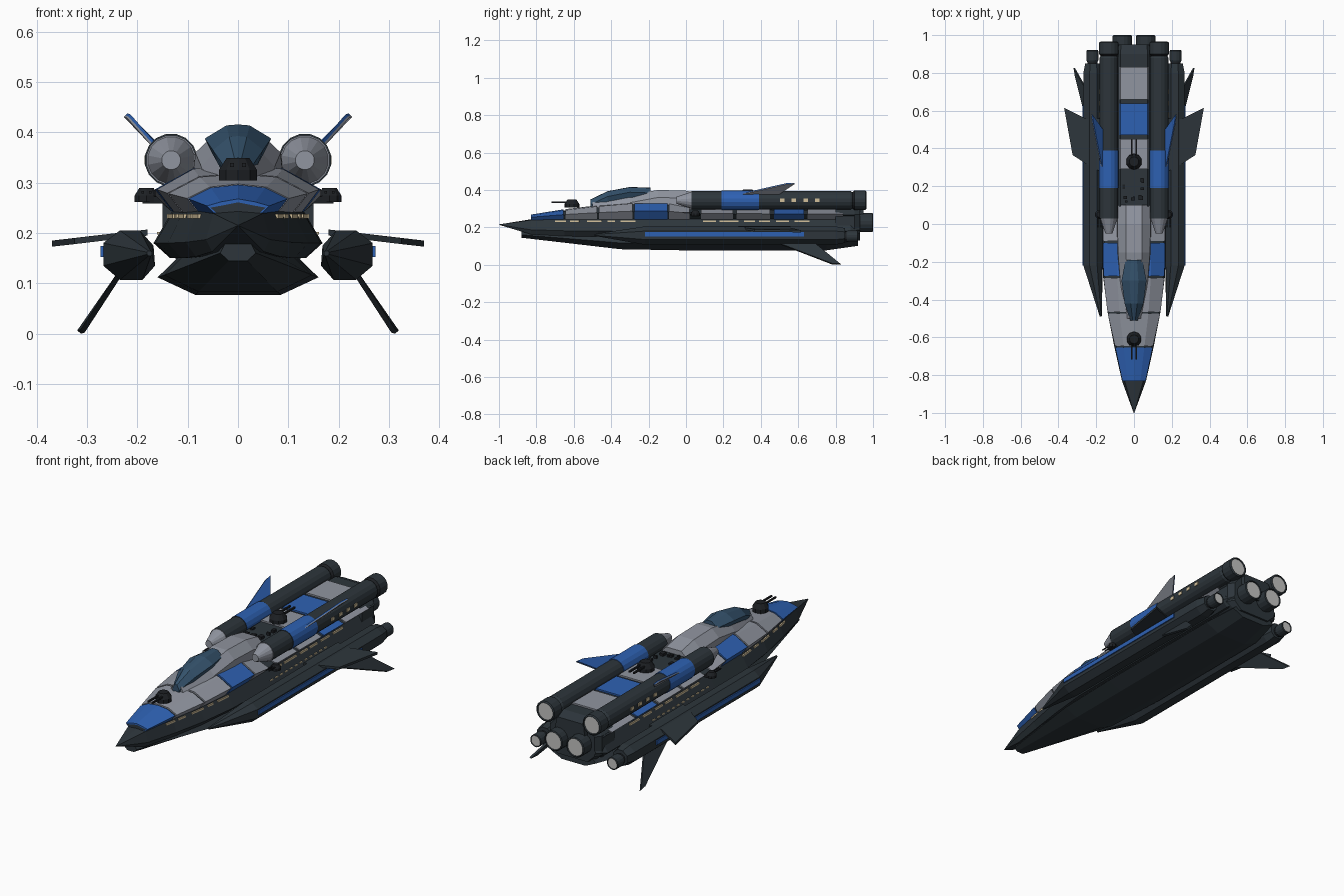
import bpy, bmesh, math, random
from mathutils import Vector, Matrix

cube = bpy.data.objects.get("Cube")
if cube:
    bpy.data.objects.remove(cube, do_unlink=True)


def material(name, r, g, b):
    m = bpy.data.materials.new(name)
    m.use_nodes = True
    m.diffuse_color = (r, g, b, 1)
    node = next(n for n in m.node_tree.nodes if n.type == "BSDF_PRINCIPLED")
    node.inputs["Base Color"].default_value = (r, g, b, 1)
    node.inputs["Roughness"].default_value = 0.7
    return m


HULL = material("charcoal hull", .026, .036, .044)
BLACK = material("gun black", .012, .014, .017)
GREY = material("light grey armour", .28, .30, .35)
BLUE = material("blue paint", .027, .12, .45)
GLASS = material("slate glass", .035, .085, .15)
CREAM = material("cream windows", .65, .53, .33)
GLOW = material("engine white", .55, .55, .54)


def finish(name, bm, mats, mirror):
    bmesh.ops.remove_doubles(bm, verts=bm.verts, dist=.0001)
    bmesh.ops.recalc_face_normals(bm, faces=bm.faces)
    mesh = bpy.data.meshes.new(name)
    bm.to_mesh(mesh)
    bm.free()
    for m in mats:
        mesh.materials.append(m)
    ob = bpy.data.objects.new(name, mesh)
    bpy.context.collection.objects.link(ob)
    if mirror:
        mod = ob.modifiers.new("Mirror", "MIRROR")
        mod.use_mirror_merge = False
    return ob


def loft(name, rings, mats, mirror=False):
    """Skin rings of points; mats holds one material, or one per span plus the end cap."""
    bm = bmesh.new()
    slots = list(dict.fromkeys(mats))
    rows = [[bm.verts.new(p) for p in ring] for ring in rings]
    pick = lambda i: slots.index(mats[min(i, len(mats) - 1)])
    n = len(rows[0])
    for i in range(len(rows) - 1):
        for j in range(n):
            k = (j + 1) % n
            f = bm.faces.new((rows[i][j], rows[i][k], rows[i + 1][k], rows[i + 1][j]))
            f.material_index = pick(i)
    bm.faces.new(rows[0]).material_index = pick(0)
    bm.faces.new(rows[-1]).material_index = pick(len(rows) - 1)
    return finish(name, bm, slots, mirror)


def ring(y, half):
    """Mirror a half outline, top centre to bottom centre, into a closed ring."""
    full = half + [(-x, z) for x, z in reversed(half) if x > 0]
    return [(x, y, z) for x, z in full]


def lathe(name, x, z, stations, mats, n=16, mirror=True):
    turns = [(i + .5) * math.tau / n for i in range(n)]
    rings = [[(x + r * math.cos(a), y, z + r * math.sin(a)) for a in turns] for y, r in stations]
    return loft(name, rings, mats, mirror)


def box(name, loc, size, mat, yaw=0, mirror=False):
    bm = bmesh.new()
    m = Matrix.Translation(loc) @ Matrix.Rotation(yaw, 4, "Z") @ Matrix.Diagonal((*size, 1))
    bmesh.ops.create_cube(bm, size=1, matrix=m)
    return finish(name, bm, [mat], mirror)


def plate(name, points, offset, mat):
    moved = [Vector(p) + Vector(offset) for p in points]
    return loft(name, [points, moved], [mat], True)


def lerp(table, y):
    """Interpolate rows of (y, values...)."""
    for a, b in zip(table, table[1:]):
        if y <= b[0]:
            t = max(0, (y - a[0]) / (b[0] - a[0]))
            return [p + (q - p) * t for p, q in zip(a[1:], b[1:])]
    return table[-1][1:]


# Main hull: width and height factors along the length
HULL_RUN = [(-1, .01, .02), (-.83, .38, .8), (-.65, .62, .95), (-.47, .83, 1), (-.27, .98, 1),
            (0, 1, 1), (.88, 1, 1), (.93, .8, .8)]
outline = [(0, .25), (.13, .245), (.168, .18), (.135, .15), (0, .15)]
loft("main_hull", [ring(y, [(x * w, .215 + (z - .215) * h) for x, z in outline])
                   for y, w, h in HULL_RUN], [HULL])

# Lower keel
outline = [(0, .2), (.1, .17), (.16, .112), (.085, .077), (0, .077)]
keel = [(-.88, .22, .45), (-.35, .92, .95), (0, 1, 1), (.75, 1, 1), (.92, .8, .8)]
loft("keel", [ring(y, [(x * w, .2 - (.2 - z) * h) for x, z in outline]) for y, w, h in keel], [HULL])

# Armoured deck: half width and top height along the length
DECK_RUN = [(-.83, .062, .268), (-.65, .1, .297), (-.47, .14, .318), (-.28, .162, .334),
            (-.1, .165, .334), (.02, .165, .31), (.9, .165, .3)]


def deck_ring(y, inset=0):
    w, top = lerp(DECK_RUN, y)
    w, top = w - inset, top - inset
    return ring(y, [(0, top), (w * .55, top - .006), (w, .24 + (top - .24) * .5), (w * .78, .24), (0, .24)])


loft("deck_core", [deck_ring(s[0], .007) for s in DECK_RUN], [HULL])
for i, (a, b, mat) in enumerate([
        (-.83, -.655, BLUE), (-.645, -.475, GREY), (-.465, -.285, GREY), (-.275, -.1, BLUE),
        (-.09, .02, GREY), (.08, .25, GREY), (.27, .45, GREY), (.47, .63, BLUE), (.65, .84, GREY)]):
    loft(f"deck_armour_{i + 1}", [deck_ring(a), deck_ring(b)], [mat])

# Raised spine, canopy and aft deck
def ridge(name, run, shape, mat):
    loft(name, [ring(y, [(x * w, top - d) for x, d in shape]) for y, w, top in run], [mat])


ridge("spine", [(-.5, .045, .335), (-.3, .073, .372), (-.15, .085, .4), (0, .087, .396), (.1, .085, .375)],
      [(0, 0), (.5, 0), (1, .04), (1.05, .1), (0, .1)], GREY)
ridge("canopy", [(-.51, .02, .35), (-.42, .05, .393), (-.3, .066, .416), (-.19, .045, .412)],
      [(0, 0), (.35, .002), (1, .028), (.8, .055), (0, .055)], GLASS)
block = [(0, 0), (.85, 0), (1, .015), (1.1, .12), (0, .12)]
ridge("aft_deck", [(.09, .085, .35), (.9, .085, .35), (.95, .08, .33)], block, HULL)
for i, (a, b, mat) in enumerate([(.29, .45, GREY), (.47, .637, BLUE), (.66, .83, GREY)]):
    ridge(f"aft_deck_panel_{i + 1}", [(a, .078, .358), (b, .078, .358)],
          [(0, 0), (.9, 0), (1, .012), (0, .012)], mat)
loft("stern_block", [ring(y, [(0, .32), (.1 * w, .32), (.15 * w, .27), (.15 * w, .17), (.1 * w, .13), (0, .13)])
                     for y, w in [(.8, 1), (.9, 1), (.93, .85)]], [HULL])

random.seed(4)
for i in range(10):
    size = [random.uniform(.01, .025) for _ in range(3)]
    box(f"deck_fitting_{i + 1}", (random.uniform(-.06, .06), random.uniform(.11, .25), .352), size, BLACK)

# Engine nacelles and thrusters
lathe("nacelle", .133, .345,
      [(-.05, .019), (.03, .047), (.03, .05), (.19, .05), (.19, .053), (.39, .053), (.39, .05), (.88, .05),
       (.89, .044), (.9, .053), (.96, .053), (.965, .046), (.958, .044)],
      [GREY, GREY, HULL, HULL, BLUE, BLUE, HULL, HULL, BLACK, HULL, HULL, HULL, GLOW])


def thruster(name, x, z, y, length, r):
    end = y + length
    lathe(name, x, z, [(y, r * .85), (y + length * .3, r * .85), (y + length * .4, r), (end - .004, r),
                       (end, r * .9), (end - .006, r * .86)], [BLACK, HULL, HULL, HULL, HULL, GLOW])


thruster("main_thruster", .062, .225, .89, .11, .052)
thruster("pod_thruster", .22, .152, .83, .09, .032)

# Side pods with blue stripe
section = [(.195, .205), (.235, .205), (.268, .18), (.268, .135), (.235, .107), (.19, .107), (.165, .135), (.168, .175)]
pod = [(-.49, .1, .176), (-.22, 1, .217), (.8, 1, .217), (.85, .8, .217)]
loft("side_pod", [[(cx + (x - .217) * s, y, .16 + (z - .16) * s) for x, z in section]
                  for y, s, cx in pod], [HULL], True)
box("pod_stripe", (.269, .205, .163), (.009, .85, .022), BLUE, mirror=True)

# Wings and fins
plate("wing", [(.18, .28, .195), (.225, .3, .19), (.325, .365, .178), (.37, .615, .173), (.25, .555, .187), (.18, .56, .195)],
      (0, 0, .012), HULL)
plate("lower_fin", [(.225, .46, .125), (.305, .78, .002), (.312, .825, 0), (.235, .69, .11)], (.008, 0, .006), HULL)
fin = [(.165, .27, .372), (.218, .535, .432), (.224, .58, .434), (.168, .5, .38)]
plate("upper_fin_inner", fin, (-.004, 0, .004), BLUE)
plate("upper_fin_outer", fin, (.003, 0, -.003), GREY)

# Gun turrets
def turret(name, loc, aim, size, mirror=False):
    bm = bmesh.new()
    x, y, z = loc
    for r1, r2, low, high in [(1, 1, 0, .5), (1, .6, .5, 1.1)]:
        bmesh.ops.create_cone(bm, cap_ends=True, segments=10, radius1=r1 * size, radius2=r2 * size,
                              depth=(high - low) * size,
                              matrix=Matrix.Translation((x, y, z + (low + high) / 2 * size)))
    finish(name, bm, [BLACK], mirror)
    for side in (-1, 1):
        box(f"{name}_barrel_{'left' if side > 0 else 'right'}", (x + side * size * .3, y + aim * size * 1.7, z + size * .75),
            (size * .2, size * 2, size * .2), BLACK, mirror=mirror)


turret("front_turret", (0, -.61, .305), -1, .04)
turret("aft_turret", (0, .33, .354), 1, .043)
turret("side_turret", (.182, .05, .262), -1, .025, True)
box("side_turret_arm", (.155, .05, .266), (.07, .04, .014), BLACK, mirror=True)

# Window rows on the hull flanks and nacelles
rows = [(-.7, -.64), (-.62, -.57), (-.53, -.45), (-.42, -.38), (-.35, -.27), (.09, .16), (.18, .28),
        (.31, .37), (.39, .45), (.48, .55), (.58, .66)]
for i, (a, b) in enumerate(rows):
    near, far = (lerp(HULL_RUN, y)[0] * .137 for y in (a, b))
    box(f"hull_window_{i + 1}", ((near + far) / 2, (a + b) / 2, .233), (.008, b - a, .009), CREAM,
        yaw=-math.atan2(far - near, b - a), mirror=True)
for i in range(12):
    box(f"small_window_{i + 1}", (.157, .05 + i * .04, .2), (.008, .02, .005), CREAM, mirror=True)
for i in range(4):
    box(f"nacelle_window_{i + 1}", (.182, .515 + i * .062, .345), (.007, .024, .018), CREAM, mirror=True)
